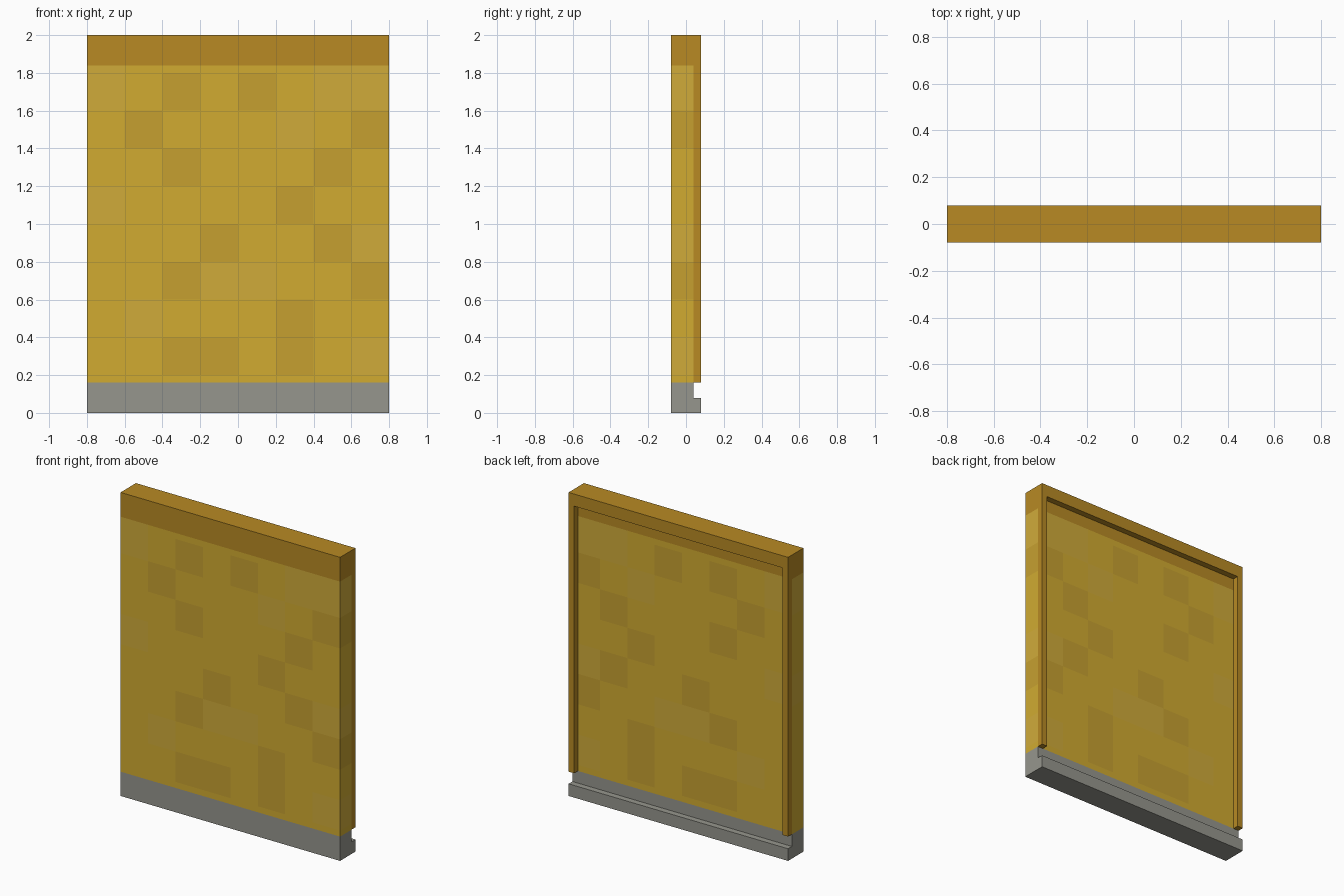
import bpy, bmesh
from mathutils import Vector

if "Cube" in bpy.data.objects:
    bpy.data.objects.remove(bpy.data.objects["Cube"])


def material(name, r, g, b):
    lin = [((c / 255 + 0.055) / 1.055) ** 2.4 for c in (r, g, b)]
    m = bpy.data.materials.new(name)
    m.diffuse_color = (*lin, 1)
    m.use_nodes = True
    m.node_tree.nodes["Principled BSDF"].inputs["Base Color"].default_value = m.diffuse_color
    return m


yellow = material("yellow", 209, 171, 49)
dark_yellow = material("dark_yellow", 198, 160, 48)
pale_yellow = material("pale_yellow", 208, 171, 58)
ochre = material("ochre", 184, 138, 36)
stone = material("stone", 150, 150, 141)


def finish(name, bm, mats):
    bmesh.ops.recalc_face_normals(bm, faces=bm.faces)
    me = bpy.data.meshes.new(name)
    bm.to_mesh(me)
    bm.free()
    for m in mats:
        me.materials.append(m)
    ob = bpy.data.objects.new(name, me)
    bpy.context.collection.objects.link(ob)
    return ob


def box(bm, lo, hi):
    r = bmesh.ops.create_cube(bm, size=1)
    for v in r["verts"]:
        v.co = [l + (c + 0.5) * (h - l) for c, l, h in zip(v.co, lo, hi)]


def extrude(name, points, direction, mat):
    bm = bmesh.new()
    f = bm.faces.new([bm.verts.new(p) for p in points])
    r = bmesh.ops.extrude_face_region(bm, geom=[f], use_keep_orig=True)
    verts = [v for v in r["geom"] if isinstance(v, bmesh.types.BMVert)]
    bmesh.ops.translate(bm, verts=verts, vec=direction)
    return finish(name, bm, [mat])


# Stone plinth with a stepped back edge
profile = [(-0.08, 0), (0.08, 0), (0.08, 0.08), (0.04, 0.08), (0.04, 0.16), (-0.08, 0.16)]
extrude("base_plinth", [(-0.8, y, z) for y, z in profile], (1.6, 0, 0), stone)

# Main panel, cut into a 0.2 grid of slightly varied tints
# One string per row from the bottom: d = dark, p = pale
TINTS = ["........", "..dd.d.p", ".p...d..", "..dpp..d", "...d..dp",
         "p....d..", "..d...d.", ".d...p.d", "p.d.d.pp", "p.....pp"]
bm = bmesh.new()
box(bm, (-0.8, -0.08, 0.16), (0.8, 0.04, 1.84))
cuts = [((i * 0.2 - 0.8, 0, 0), (1, 0, 0)) for i in range(1, 8)]
cuts += [((0, 0, i * 0.2), (0, 0, 1)) for i in range(1, 10)]
for co, no in cuts:
    bmesh.ops.bisect_plane(bm, geom=bm.verts[:] + bm.edges[:] + bm.faces[:],
                           plane_co=Vector(co), plane_no=Vector(no))
for f in bm.faces:
    c = f.calc_center_median()
    col = max(0, min(7, int((c.x + 0.8) / 0.2)))
    row = max(0, min(9, int(c.z / 0.2)))
    f.material_index = ".dp".index(TINTS[row][col])
finish("wall_panel", bm, [yellow, dark_yellow, pale_yellow])

# Cap beam along the top
bm = bmesh.new()
box(bm, (-0.8, -0.08, 1.84), (0.8, 0.04, 2))
finish("top_beam", bm, [ochre])

# Raised trim on the back: two posts joined by a top rail
half = [(0.76, 1.92), (0.76, 0.16), (0.8, 0.16), (0.8, 2)]
outline = half + [(-x, z) for x, z in reversed(half)]
extrude("back_frame", [(x, 0.04, z) for x, z in outline], (0, 0.04, 0), ochre)
